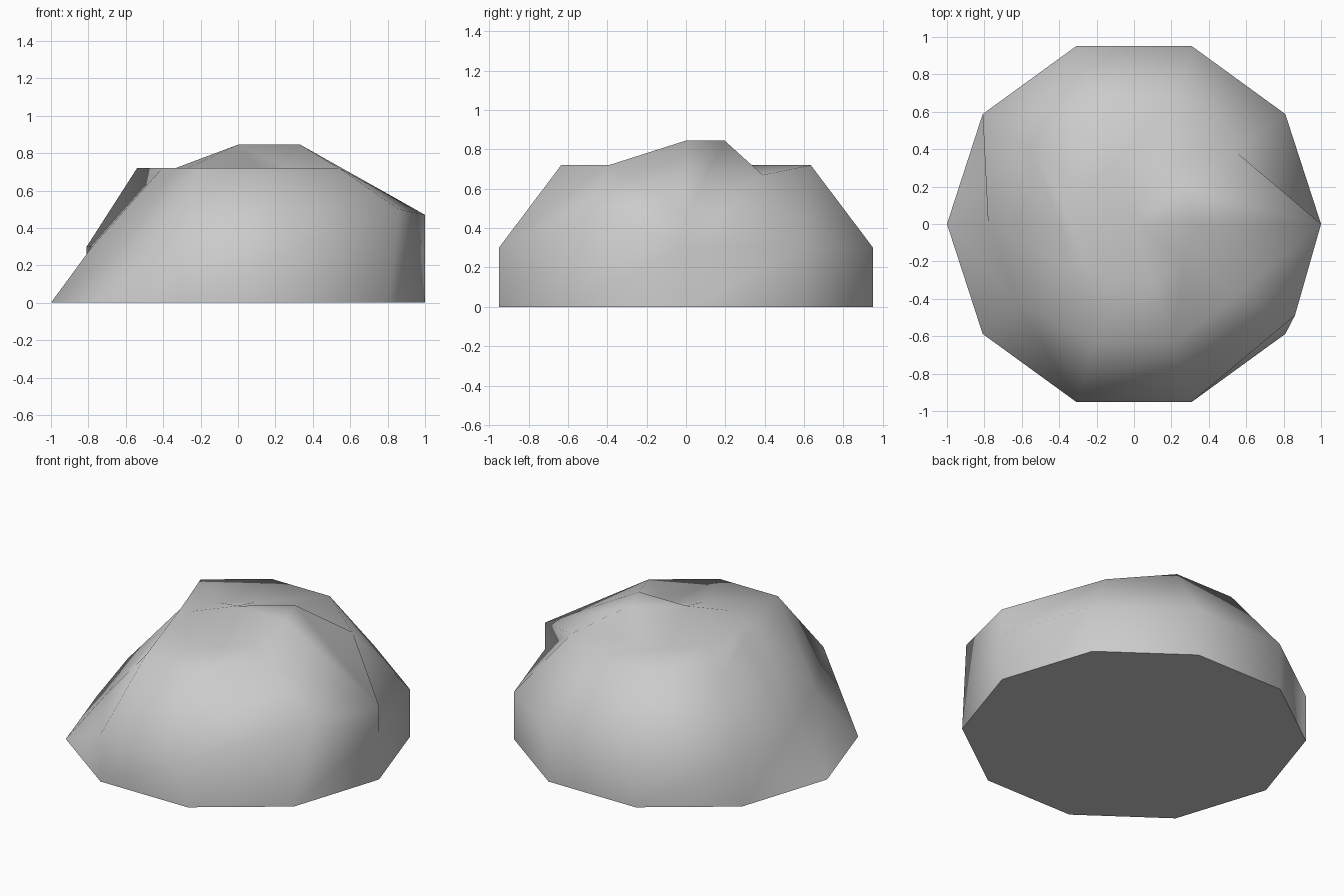
import bpy, bmesh
from math import cos, sin, radians

if "Cube" in bpy.data.objects:
    bpy.data.objects.remove(bpy.data.objects["Cube"])

SIDES = 10


def ring(radius, z):
    return [(radius * cos(radians(36 * i)), radius * sin(radians(36 * i)), z)
            for i in range(SIDES)]


# Regular dome rings, from the ground up
rings = [ring(1, 0), ring(1, 0.3), ring(0.667, 0.72), ring(0.333, 0.72)]

# Chipped and pushed corners: (ring, side) -> position
chips = {
    (1, 9): (0.86, -0.49, 0.50),    # bulge at front right
    (2, 0): (1.00, 0.00, 0.47),     # overhanging right corner
    (2, 1): (0.54, 0.39, 0.67),     # dip at back right
    (1, 5): (-0.78, 0.00, 0.30),    # slanted cut on the left
    (1, 6): (-0.61, -0.44, 0.30),
    (2, 5): (-0.405, 0.00, 0.72),
    (2, 6): (-0.33, -0.24, 0.72),
    (3, 0): (0.333, 0.00, 0.845),   # raised crest
    (3, 1): (0.27, 0.196, 0.845),
}
for (level, side), co in chips.items():
    rings[level][side] = co

# Skin the rings with triangles
bm = bmesh.new()
v = [[bm.verts.new(co) for co in r] for r in rings]
apex = bm.verts.new((0, 0, 0.845))
bm.faces.new(v[0][::-1])
for i in range(SIDES):
    j = (i + 1) % SIDES
    for low, high in zip(v, v[1:]):
        bm.faces.new((low[i], low[j], high[j]))
        bm.faces.new((low[i], high[j], high[i]))
    bm.faces.new((v[-1][i], v[-1][j], apex))

mesh = bpy.data.meshes.new("boulder")
bm.to_mesh(mesh)
bm.free()
boulder = bpy.data.objects.new("boulder", mesh)
bpy.context.collection.objects.link(boulder)

# Soft shading with a crisp flat underside
bpy.context.view_layer.objects.active = boulder
boulder.select_set(True)
bpy.ops.object.shade_smooth_by_angle(angle=radians(75))
for e in mesh.edges:
    if all(mesh.vertices[k].co.z < 0.001 for k in e.vertices):
        e.use_edge_sharp = True
